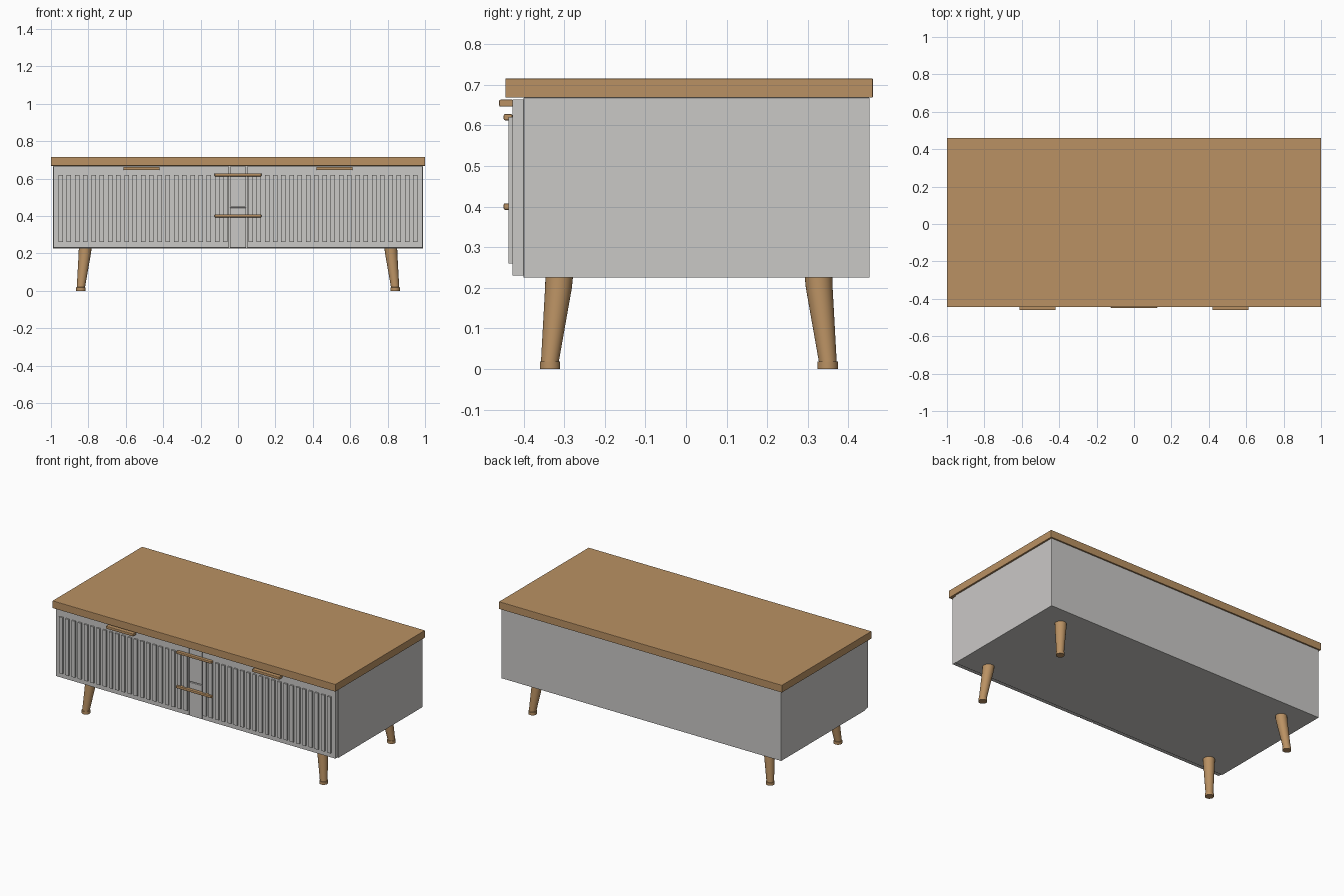
import bpy, bmesh, math
from mathutils import Vector, Matrix

cube = bpy.data.objects.get("Cube")
if cube:
    bpy.data.objects.remove(cube, do_unlink=True)


def material(name, rgb):
    m = bpy.data.materials.new(name)
    m.use_nodes = True
    m.diffuse_color = (*rgb, 1)
    m.node_tree.nodes["Principled BSDF"].inputs["Base Color"].default_value = (*rgb, 1)
    return m


WOOD = material("warm oak", (0.49, 0.285, 0.125))
PAINT = material("light grey paint", (0.59, 0.58, 0.565))


def finish(name, bm, mat):
    mesh = bpy.data.meshes.new(name)
    bm.to_mesh(mesh)
    bm.free()
    mesh.materials.append(mat)
    ob = bpy.data.objects.new(name, mesh)
    bpy.context.collection.objects.link(ob)
    return ob


def add_box(bm, x, y, z):
    """Add a box from (min, max) pairs on each axis."""
    spans = (x, y, z)
    centre = Vector([(a + b) / 2 for a, b in spans])
    size = [b - a for a, b in spans]
    bmesh.ops.create_cube(bm, size=1, matrix=Matrix.Translation(centre) @ Matrix.Diagonal((*size, 1)))


def box(name, x, y, z, mat, bevel=0.0):
    bm = bmesh.new()
    add_box(bm, x, y, z)
    ob = finish(name, bm, mat)
    if bevel:
        mod = ob.modifiers.new("soft edges", "BEVEL")
        mod.width = bevel
        mod.segments = 2
    return ob


def mirrored(span, side):
    return tuple(sorted(side * v for v in span))


# Cabinet and table top
box("table_top", (-1, 1), (-0.445, 0.46), (0.668, 0.715), WOOD, 0.002)
box("cabinet_body", (-0.99, 0.99), (-0.40, 0.452), (0.225, 0.668), PAINT, 0.002)

# Doors, fluted slats and top edge pulls
SLATS, START, END, WIDTH = 21, 0.055, 0.96, 0.024
for side, label in ((1, "left"), (-1, "right")):
    box(label + "_door", mirrored((0.049, 0.987), side), (-0.427, -0.40), (0.23, 0.664), PAINT, 0.001)
    bm = bmesh.new()
    pitch = (END - START - WIDTH) / (SLATS - 1)
    for i in range(SLATS):
        x = START + i * pitch
        add_box(bm, mirrored((x, x + WIDTH), side), (-0.437, -0.426), (0.26, 0.62))
    finish(label + "_door_slats", bm, PAINT)
    box(label + "_door_pull", mirrored((0.42, 0.613), side), (-0.46, -0.426), (0.646, 0.663), WOOD, 0.003)

# Two centre drawers with bar handles
for label, z, bar in (("upper", (0.45, 0.664), 0.62), ("lower", (0.23, 0.444), 0.40)):
    box(label + "_drawer", (-0.044, 0.044), (-0.427, -0.40), z, PAINT, 0.001)
    box(label + "_drawer_handle", (-0.125, 0.125), (-0.449, -0.427),
        (bar - 0.008, bar + 0.008), WOOD, 0.004)


# Splayed tapered legs, each with a foot collar
def leg(name, sx, sy):
    rings = ((0, 0.025, 0.0), (0.018, 0.025, 0.0), (0.019, 0.022, 0.0),
             (0.2, 0.033, 0.021), (0.23, 0.034, 0.023))
    sides = 32
    bm = bmesh.new()
    loops = []
    for z, r, lean in rings:
        cx, cy = sx * (0.84 - lean), 0.007 + sy * (0.342 - lean)
        loops.append([bm.verts.new((cx + r * math.cos(math.tau * k / sides),
                                    cy + r * math.sin(math.tau * k / sides), z))
                      for k in range(sides)])
    for a, b in zip(loops, loops[1:]):
        for k in range(sides):
            n = (k + 1) % sides
            bm.faces.new((a[k], a[n], b[n], b[k]))
    bm.faces.new(loops[0][::-1])
    bm.faces.new(loops[-1])
    ob = finish(name, bm, WOOD)
    bpy.ops.object.select_all(action="DESELECT")
    ob.select_set(True)
    bpy.context.view_layer.objects.active = ob
    bpy.ops.object.shade_smooth_by_angle(angle=math.radians(30))


for sx, lr in ((1, "left"), (-1, "right")):
    for sy, fb in ((-1, "front"), (1, "back")):
        leg(f"{fb}_{lr}_leg", sx, sy)
